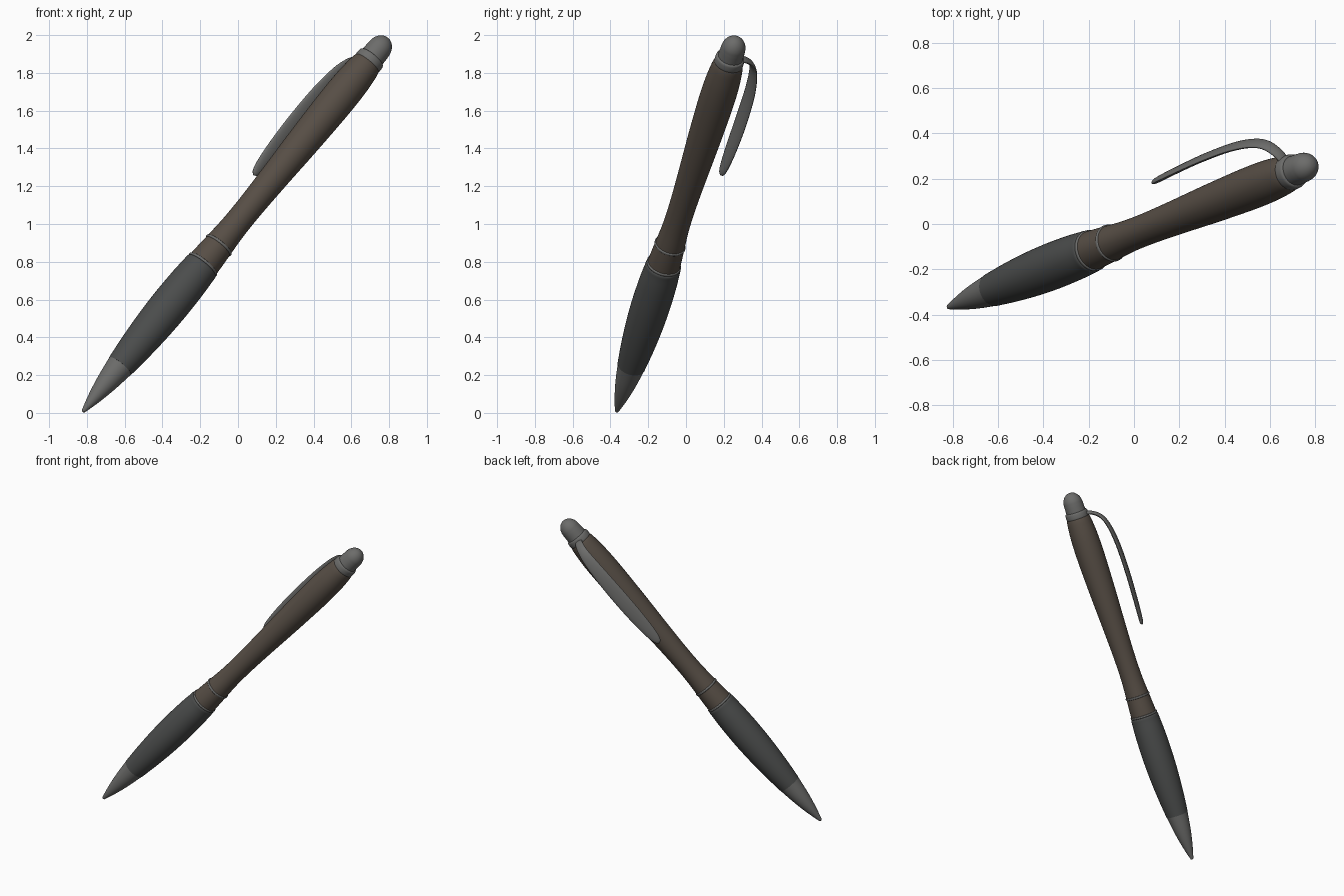
import bpy, bmesh, math
from mathutils import Vector, Matrix

if "Cube" in bpy.data.objects:
    bpy.data.objects.remove(bpy.data.objects["Cube"])

# Pen axis: local z runs from the writing tip to the cap, local x points to the clip
tip = Vector((-0.82, -0.367, 0.008))
axis = Vector((1.575, 0.62, 1.93)).normalized()
side = Vector((-0.51, 0.846, 0.144))
side = (side - axis * side.dot(axis)).normalized()
across = axis.cross(side)
FRAME = Matrix((side, across, axis)).transposed().to_4x4()
FRAME.translation = tip


def material(name, rgb):
    m = bpy.data.materials.new(name)
    m.diffuse_color = (*rgb, 1)
    m.use_nodes = True
    m.node_tree.nodes["Principled BSDF"].inputs["Base Color"].default_value = m.diffuse_color
    return m


METAL = material("dark_metal", (0.15, 0.15, 0.145))
RUBBER = material("rubber", (0.07, 0.073, 0.072))
BROWN = material("brown_lacquer", (0.095, 0.076, 0.06))


def smooth_path(pts, steps=6):
    """Catmull-Rom samples through the points."""
    p = [Vector(q) for q in pts]
    p = [2 * p[0] - p[1]] + p + [2 * p[-1] - p[-2]]
    out = []
    for i in range(1, len(p) - 2):
        a, b, c, d = p[i - 1:i + 3]
        for k in range(steps):
            t = k / steps
            out.append(0.5 * (2 * b + (c - a) * t + (2 * a - 5 * b + 4 * c - d) * t * t
                              + (3 * b - a - 3 * c + d) * t ** 3))
    return out + [p[-2]]


def skin(name, rings, mat):
    """Bridge a list of equal closed rings and cap both ends."""
    bm = bmesh.new()
    loops = [[bm.verts.new(FRAME @ Vector(v)) for v in r] for r in rings]
    n = len(loops[0])
    for a, b in zip(loops, loops[1:]):
        for i in range(n):
            j = (i + 1) % n
            bm.faces.new((a[i], a[j], b[j], b[i]))
    bm.faces.new(loops[0][::-1])
    bm.faces.new(loops[-1])
    bmesh.ops.recalc_face_normals(bm, faces=bm.faces)
    me = bpy.data.meshes.new(name)
    bm.to_mesh(me)
    bm.free()
    ob = bpy.data.objects.new(name, me)
    bpy.context.collection.objects.link(ob)
    me.materials.append(mat)
    bpy.context.view_layer.objects.active = ob
    ob.select_set(True)
    bpy.ops.object.shade_smooth_by_angle(angle=math.radians(40))
    ob.select_set(False)
    return ob


def lathe(name, profile, mat, n=48):
    """Revolve (distance along pen, radius) points."""
    rings = []
    for s, r in (q[:2] for q in smooth_path([(*q, 0) for q in profile])):
        r = max(r, 0.0005)
        rings.append([(r * math.cos(2 * math.pi * i / n), r * math.sin(2 * math.pi * i / n), s)
                      for i in range(n)])
    return skin(name, rings, mat)


# Tip, grip and barrel
lathe("metal_tip", [(-0.004, 0.001), (0, 0.008), (0.012, 0.013), (0.1, 0.036), (0.2, 0.056),
                    (0.32, 0.0735)], METAL)
lathe("rubber_grip", [(0.318, 0.0745), (0.45, 0.088), (0.6, 0.0985), (0.75, 0.103),
                      (0.9, 0.101), (0.99, 0.096), (1.02, 0.094), (1.03, 0.085)], RUBBER)
lathe("barrel_band", [(1.03, 0.088), (1.1, 0.084), (1.17, 0.079)], BROWN)
lathe("barrel", [(1.17, 0.079), (1.3, 0.0715), (1.45, 0.071), (1.65, 0.077), (1.9, 0.087),
                 (2.15, 0.094), (2.3, 0.093), (2.4, 0.086), (2.445, 0.079), (2.46, 0.07)], BROWN)

# Thin trim rings around the middle
for name, s, r in (("lower_trim_ring", 1.034, 0.088), ("upper_trim_ring", 1.17, 0.079)):
    lathe(name, [(s - 0.009, r - 0.006), (s - 0.006, r + 0.003), (s, r + 0.005),
                 (s + 0.006, r + 0.003), (s + 0.009, r - 0.006)], METAL)

# Cap: collar and domed button
lathe("cap_collar", [(2.445, 0.068), (2.452, 0.077), (2.475, 0.078), (2.492, 0.074),
                     (2.497, 0.06)], METAL)
dome = [(2.48, 0.067), (2.53, 0.066)]
dome += [(2.55 + 0.079 * math.sin(a), 0.065 * math.cos(a))
         for a in (math.radians(15 * k) for k in range(7))]
lathe("push_button", dome, METAL)

# Bowed clip: (distance along pen, height above axis, half width, half thickness)
spine = smooth_path([(2.47, 0.055, 0.026, 0.012), (2.455, 0.105, 0.028, 0.012),
                     (2.415, 0.155, 0.032, 0.012), (2.34, 0.186, 0.039, 0.012),
                     (2.2, 0.204, 0.046, 0.013), (2.0, 0.206, 0.049, 0.013),
                     (1.82, 0.199, 0.045, 0.013), (1.7, 0.192, 0.035, 0.013),
                     (1.645, 0.188, 0.022, 0.011), (1.627, 0.187, 0.003, 0.003)])
rings = []
for k, (s, h, w, t) in enumerate(spine):
    a, b = spine[max(k - 1, 0)], spine[min(k + 1, len(spine) - 1)]
    tangent = Vector((b[1] - a[1], b[0] - a[0])).normalized()
    nx, nz = -tangent[1], tangent[0]
    rings.append([(h + nx * t * math.sin(q), w * math.cos(q), s + nz * t * math.sin(q))
                  for q in (2 * math.pi * i / 20 for i in range(20))])
skin("clip", rings, METAL)
